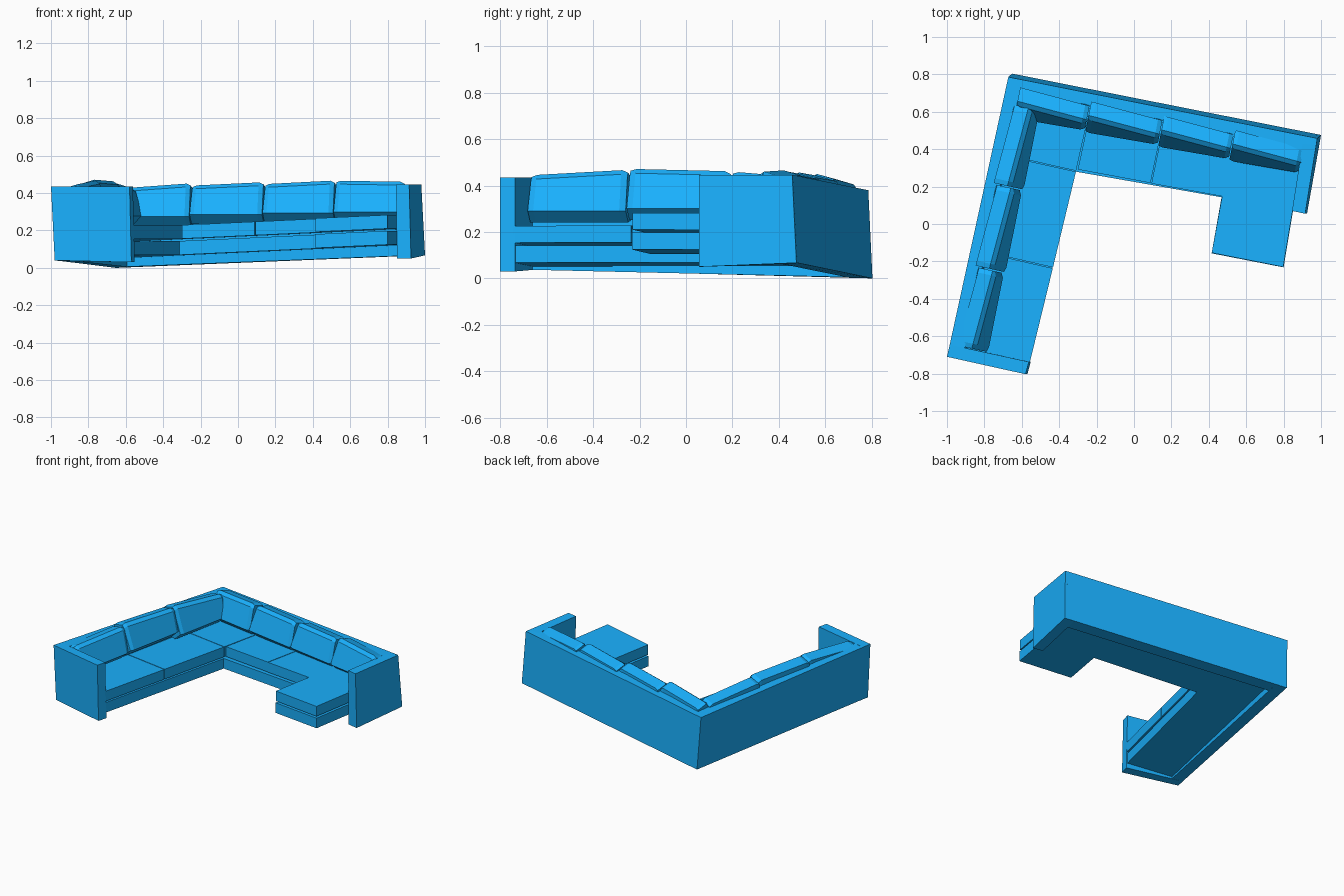
import bpy, bmesh
from mathutils import Vector

if "Cube" in bpy.data.objects:
    bpy.data.objects.remove(bpy.data.objects["Cube"])

blue = bpy.data.materials.new("blue_fabric")
blue.diffuse_color = (0.01, 0.44, 1.0, 1.0)
blue.use_nodes = True
blue.node_tree.nodes["Principled BSDF"].inputs["Base Color"].default_value = blue.diffuse_color


def make(name, verts, faces):
    mesh = bpy.data.meshes.new(name)
    bm = bmesh.new()
    vs = [bm.verts.new(v) for v in verts]
    for f in faces:
        bm.faces.new([vs[i] for i in f])
    bmesh.ops.recalc_face_normals(bm, faces=bm.faces)
    bm.to_mesh(mesh)
    bm.free()
    mesh.materials.append(blue)
    ob = bpy.data.objects.new(name, mesh)
    bpy.context.collection.objects.link(ob)
    return ob


def loft(name, rings):
    """Closed solid through rings with equal point counts."""
    n = len(rings[0])
    verts = [p for r in rings for p in r]
    faces = [list(range(n)), list(range(len(verts) - n, len(verts)))]
    for k in range(len(rings) - 1):
        for i in range(n):
            j = (i + 1) % n
            faces.append([k * n + i, k * n + j, (k + 1) * n + j, (k + 1) * n + i])
    return make(name, verts, faces)


def panel(name, top_xy, lows, highs, shift):
    """Upright wall; the foot is shifted a little against the top."""
    low = [(x + sx, y + sy, z) for (x, y), z, (sx, sy) in zip(top_xy, lows, shift)]
    high = [(x, y, z) for (x, y), z in zip(top_xy, highs)]
    return loft(name, [low, high])


def slab(name, pts, lo, hi, gap=0.0):
    """Level slab following the slight tilt of the seat."""
    c = sum((Vector(p) for p in pts), Vector((0, 0))) / len(pts)
    q = [Vector(p) + (c - Vector(p)).normalized() * gap for p in pts]
    return loft(name, [[(p.x, p.y, 0.045 * p.x - 0.009 * p.y + h) for p in q]
                       for h in (lo, hi)])


# Outer walls and arms
out = (0.02, 0.0)
back = (0.02, 0.018)
panel("back_wall", [(-0.672, 0.786), (0.965, 0.461), (0.95, 0.383), (-0.69, 0.705)],
      [0.0, 0.067, 0.068, 0.003], [0.38, 0.446, 0.445, 0.383], [back, back, out, out])
panel("left_wall", [(-0.995, -0.69), (-0.672, 0.786), (-0.592, 0.769), (-0.915, -0.707)],
      [0.04, 0.0, 0.003, 0.038], [0.435, 0.38, 0.384, 0.435], [out, back, back, out])
panel("left_arm", [(-1.0, -0.71), (-0.58, -0.803), (-0.562, -0.737), (-0.985, -0.645)],
      [0.04, 0.03, 0.03, 0.038], [0.436, 0.436, 0.436, 0.434],
      [out, (0.01, 0), (0.01, 0), out])
panel("right_arm", [(0.845, 0.07), (0.915, 0.055), (0.98, 0.458), (0.908, 0.472)],
      [0.05, 0.05, 0.067, 0.065], [0.445, 0.445, 0.446, 0.443],
      [(0.005, 0), (0.01, 0), back, back])

# Seat frame with the chaise return
slab("seat_frame", [(-0.92, -0.69), (-0.562, -0.745), (-0.312, 0.28), (0.468, 0.143),
                    (0.415, -0.157), (0.80, -0.232), (0.905, 0.40), (-0.62, 0.71)],
     0.086, 0.16)

# Seat cushions
seats = {
    "seat_left_front": [(-0.92, -0.69), (-0.557, -0.748), (-0.432, -0.235), (-0.80, -0.15)],
    "seat_left_rear": [(-0.80, -0.15), (-0.432, -0.235), (-0.308, 0.282), (-0.68, 0.365)],
    "seat_corner": [(-0.68, 0.365), (-0.308, 0.282), (-0.23, 0.63), (-0.61, 0.70)],
    "seat_back_middle": [(-0.303, 0.29), (0.09, 0.217), (0.16, 0.55), (-0.23, 0.63)],
    "seat_chaise": [(0.09, 0.217), (0.47, 0.145), (0.415, -0.157), (0.80, -0.232),
                    (0.905, 0.40), (0.16, 0.55)],
}
for name, pts in seats.items():
    slab(name, pts, 0.172, 0.245, 0.003)

# Leaning back cushions: (depth from outer wall face, drop from top)
profile = [(0.05, -0.20), (0.055, -0.022), (0.13, 0.0), (0.155, -0.018),
           (0.205, -0.165), (0.15, -0.215)]


def cushion(name, a, b, za, zb, inward, skew):
    """Loft along the wall, turned a little so neighbours step at the seams."""
    a, b, n = Vector(a), Vector(b), Vector(inward)
    rings = []
    for t, tuck in ((0.0, 0.008), (0.06, 0.0), (0.94, 0.0), (1.0, 0.012)):
        base = a.lerp(b, t)
        z = za + (zb - za) * t
        ring = []
        for d, h in profile:
            top = h > -0.1
            p = base + n * (d + skew * (0.5 - t) * (1 if top else -0.4)
                            - (tuck if d > 0.14 else 0))
            low = z + h if top else (za + zb) / 2 + h
            ring.append((p.x, p.y, low - (tuck if top else 0)))
        rings.append(ring)
    loft(name, rings)


# Row along the back
row = [(-0.60, -0.225, 0.425, 0.452), (-0.22, 0.165, 0.44, 0.458),
       (0.17, 0.545, 0.448, 0.467), (0.55, 0.92, 0.466, 0.46)]
for i, (x0, x1, za, zb) in enumerate(row):
    y = lambda x: 0.786 - 0.1985 * (x + 0.672)
    cushion(f"back_cushion_{i + 1}", (x0, y(x0)), (x1, y(x1)), za, zb,
            (-0.195, -0.98), -0.025)

# Row along the left side
row = [(-0.64, -0.22, 0.445, 0.468), (-0.213, 0.222, 0.472, 0.462),
       (0.229, 0.65, 0.46, 0.425)]
for i, (y0, y1, za, zb) in enumerate(row):
    x = lambda v: -1.0 + 0.2193 * (v + 0.71)
    cushion(f"side_cushion_{i + 1}", (x(y0), y0), (x(y1), y1), za, zb,
            (0.977, -0.214), -0.02)
